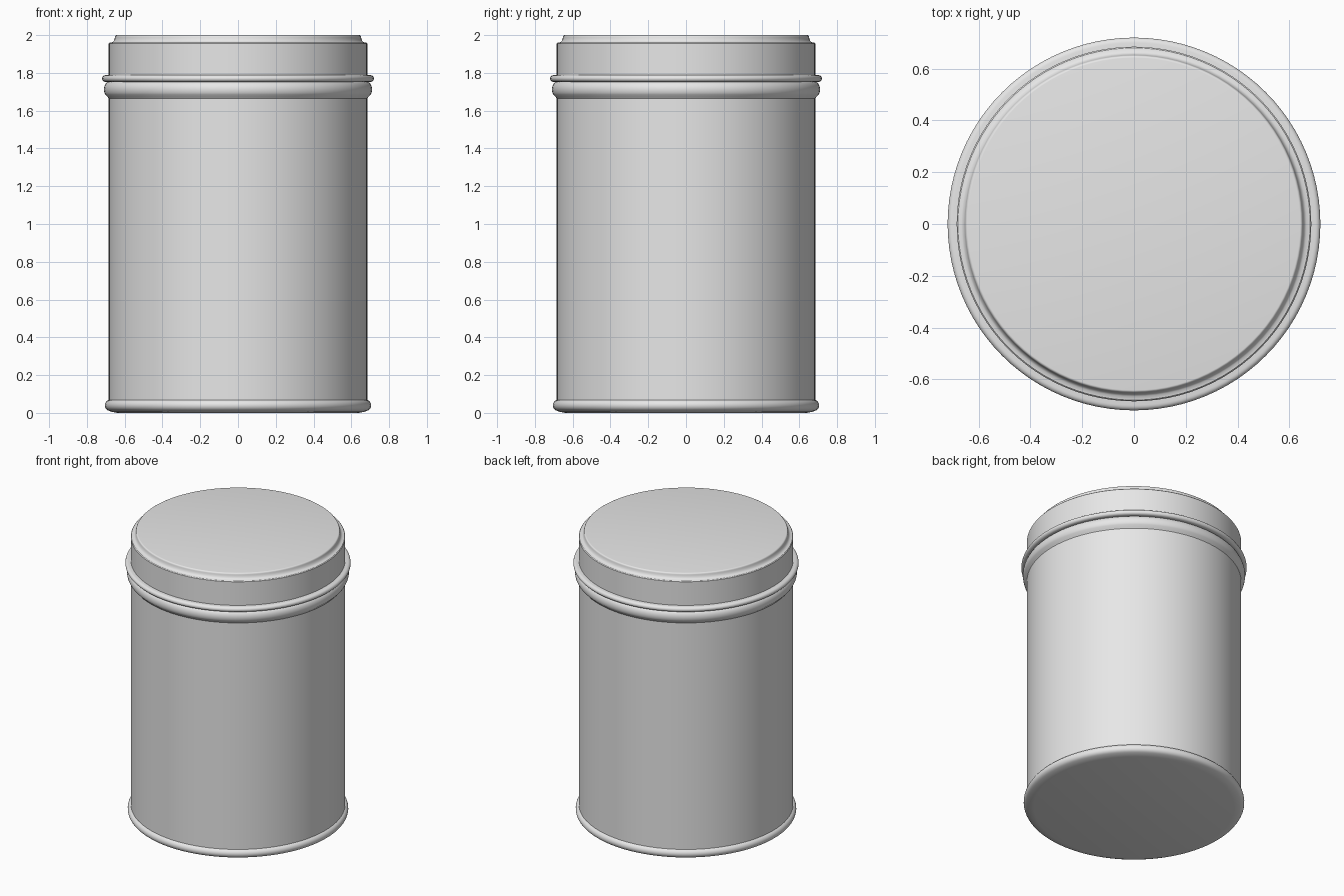
import bpy, bmesh, math

cube = bpy.data.objects.get("Cube")
if cube:
    bpy.data.objects.remove(cube, do_unlink=True)

SEGMENTS = 96

metal = bpy.data.materials.new("plain grey metal")
metal.use_nodes = True
GREY = (0.8, 0.8, 0.8, 1.0)
metal.diffuse_color = GREY
metal.node_tree.nodes["Principled BSDF"].inputs["Base Color"].default_value = GREY


def arc(cr, cz, rr, rz, start, end, steps=8):
    """Elliptical bead points in (radius, height), angles in degrees."""
    angles = [math.radians(start + (end - start) * i / steps) for i in range(steps + 1)]
    return [(cr + rr * math.cos(a), cz + rz * math.sin(a)) for a in angles]


def lathe(name, profile):
    """Spin a (radius, height) profile, bottom to top, and cap both ends."""
    bm = bmesh.new()
    rings = []
    for r, z in profile:
        rings.append([bm.verts.new((r * math.cos(math.tau * i / SEGMENTS),
                                    r * math.sin(math.tau * i / SEGMENTS), z))
                      for i in range(SEGMENTS)])
    for low, high in zip(rings, rings[1:]):
        for i in range(SEGMENTS):
            j = (i + 1) % SEGMENTS
            bm.faces.new((low[i], low[j], high[j], high[i]))
    bm.faces.new(rings[0][::-1])
    bm.faces.new(rings[-1])
    mesh = bpy.data.meshes.new(name)
    bm.to_mesh(mesh)
    bm.free()
    mesh.materials.append(metal)
    obj = bpy.data.objects.new(name, mesh)
    bpy.context.collection.objects.link(obj)
    bpy.ops.object.select_all(action='DESELECT')
    obj.select_set(True)
    bpy.context.view_layer.objects.active = obj
    bpy.ops.object.shade_smooth_by_angle(angle=math.radians(35))
    return obj


# Base plate with its rolled rim
lathe("base", [(0.64, 0.0), (0.67, 0.006)]
      + arc(0.675, 0.04, 0.03, 0.03, -75, 90, 10))

# Straight wall that swells into a bead below the lid
lathe("body", [(0.685, 0.03), (0.685, 1.665), (0.69, 1.672)]
      + arc(0.68, 1.712, 0.03, 0.042, -40, 75)
      + [(0.68, 1.765)])

# Lid: rolled lower edge, skirt, rounded shoulder and raised flat top
lathe("lid", [(0.66, 1.752)]
      + arc(0.70, 1.77, 0.02, 0.018, -90, 90, 10)
      + [(0.685, 1.789), (0.685, 1.955)]
      + [(0.68, 1.96), (0.666, 1.962), (0.658, 1.969), (0.654, 1.98)]
      + arc(0.642, 1.988, 0.010, 0.012, 0, 90, 5))
